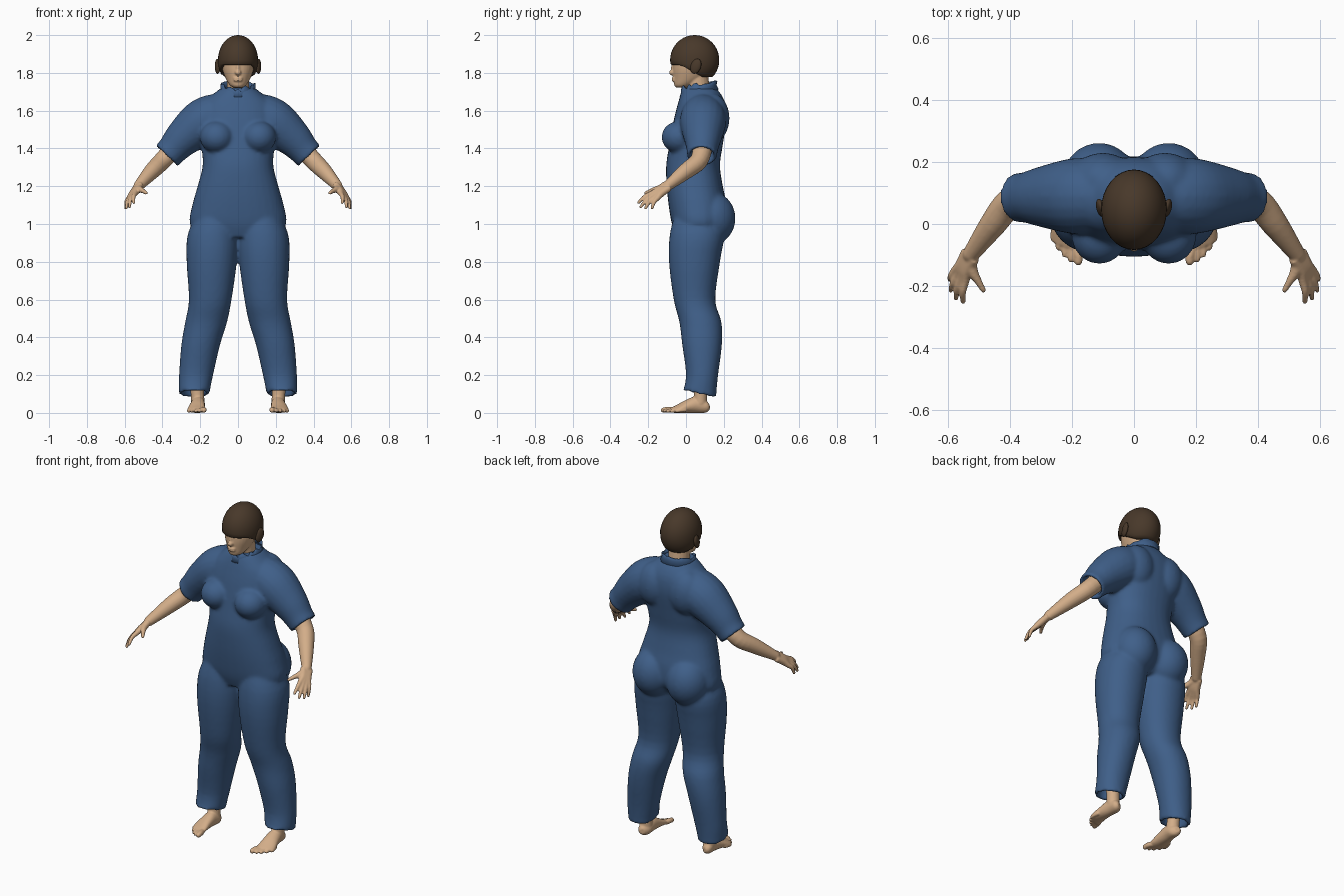
import bpy, bmesh, math, random
from mathutils import Vector

random.seed(4)
cube = bpy.data.objects.get("Cube")
if cube:
    bpy.data.objects.remove(cube)


def material(name, rgb):
    m = bpy.data.materials.new(name)
    m.use_nodes = True
    m.diffuse_color = (*rgb, 1)
    bsdf = m.node_tree.nodes["Principled BSDF"]
    bsdf.inputs["Base Color"].default_value = (*rgb, 1)
    bsdf.inputs["Roughness"].default_value = 0.8
    return m


BLUE = material("suit blue", (0.05, 0.115, 0.25))
SKIN = material("skin tan", (0.65, 0.42, 0.25))
BROWN = material("hair brown", (0.065, 0.04, 0.023))


def spline(rows, steps=4):
    """Catmull-Rom interpolation of equal-length tuples."""
    out = []
    for i in range(len(rows) - 1):
        a, b, c, d = (rows[max(i - 1, 0)], rows[i], rows[i + 1], rows[min(i + 2, len(rows) - 1)])
        for k in range(steps):
            t = k / steps
            out.append(tuple(
                q + 0.5 * t * (r - p + t * (2 * p - 5 * q + 4 * r - s + t * (3 * (q - r) + s - p)))
                for p, q, r, s in zip(a, b, c, d)))
    return out + [rows[-1]]


def loft(bm, rings, side=1, power=1.0, cap=True, n=32):
    """Skin a list of (centre, u, v) elliptical rings."""
    loops = []
    for c, u, v in rings:
        loop = []
        for k in range(n):
            a = 2 * math.pi * k / n
            ca, sa = math.cos(a), math.sin(a)
            p = (Vector(c) + Vector(u) * math.copysign(abs(ca) ** power, ca)
                 + Vector(v) * math.copysign(abs(sa) ** power, sa))
            loop.append(bm.verts.new((p.x * side, p.y, max(p.z, 0))))
        loops.append(loop)
    for lo, hi in zip(loops, loops[1:]):
        for k in range(n):
            j = (k + 1) % n
            bm.faces.new((lo[k], lo[j], hi[j], hi[k]))
    if cap:
        bm.faces.new(loops[0])
        bm.faces.new(loops[-1])


def upright(rows):
    """Rows (z, x_min, x_max, y_front, y_back) to horizontal rings."""
    return [(((a + b) / 2, (f + k) / 2, z), ((b - a) / 2, 0, 0), (0, (k - f) / 2, 0))
            for z, a, b, f, k in spline(rows)]


def tube(bm, pts, side=1, rounded=True, hollow=0.0):
    """Round tube through (x, y, z, radius) points."""
    rows = spline(pts)
    rings = []
    for i, p in enumerate(rows):
        t = (Vector(rows[min(i + 1, len(rows) - 1)][:3]) - Vector(rows[max(i - 1, 0)][:3])).normalized()
        u = t.cross(Vector((0, 1, 0))).normalized()
        rings.append((Vector(p[:3]), u * p[3], u.cross(t) * p[3], t * p[3]))
    out = [r[:3] for r in rings]
    c, u, v, t = rings[-1]
    if rounded:
        out += [(c + t * 0.5, u * 0.8, v * 0.8), (c + t * 0.85, u * 0.4, v * 0.4)]
    if hollow:
        out += [(c, u * 0.76, v * 0.76), (c - t * hollow, u * 0.72, v * 0.72)]
    loft(bm, out, side, n=20)


def ball(bm, centre, radii, side=1):
    made = bmesh.ops.create_uvsphere(bm, u_segments=32, v_segments=20, radius=1)
    for v in made["verts"]:
        v.co = Vector(((centre[0] + v.co.x * radii[0]) * side,
                       centre[1] + v.co.y * radii[1], centre[2] + v.co.z * radii[2]))
    return made["verts"]


def finish(name, bm, mat, voxel=0.0, relax=4):
    bmesh.ops.recalc_face_normals(bm, faces=bm.faces)
    for f in bm.faces:
        f.smooth = True
    me = bpy.data.meshes.new(name)
    bm.to_mesh(me)
    bm.free()
    me.materials.append(mat)
    ob = bpy.data.objects.new(name, me)
    bpy.context.collection.objects.link(ob)
    if voxel:
        r = ob.modifiers.new("merge", "REMESH")
        r.mode = "VOXEL"
        r.voxel_size = voxel
        r.use_smooth_shade = True
        s = ob.modifiers.new("relax", "SMOOTH")
        s.factor = 0.5
        s.iterations = relax
    return ob


# Suit: torso
bm = bmesh.new()
torso = [(0.93, 0.19, -0.05, 0.15), (1.0, 0.255, -0.075, 0.21), (1.1, 0.242, -0.092, 0.215),
         (1.2, 0.214, -0.102, 0.195), (1.31, 0.187, -0.105, 0.18), (1.42, 0.195, -0.088, 0.195),
         (1.55, 0.21, -0.065, 0.215), (1.63, 0.19, -0.045, 0.21), (1.68, 0.14, -0.03, 0.19),
         (1.72, 0.09, -0.015, 0.16)]
loft(bm, upright([(z, -x, x, f, b) for z, x, f, b in torso]), power=0.88)

# Suit: legs with hollow hems, sleeves with hollow cuffs, bust, seat, shoulder blades
leg = [(1.08, 0.03, 0.2, -0.05, 0.15), (0.95, 0.0, 0.265, -0.085, 0.2), (0.8, 0.006, 0.272, -0.09, 0.18),
       (0.6, 0.034, 0.26, -0.065, 0.155), (0.48, 0.058, 0.28, -0.035, 0.188),
       (0.36, 0.095, 0.3, -0.02, 0.19), (0.2, 0.132, 0.312, 0.0, 0.17), (0.1, 0.152, 0.312, -0.02, 0.16)]
for s in (1, -1):
    rings = upright(leg)
    c, u, v = (Vector(q) for q in rings[-1])
    hem = Vector((0, v.y, -0.02))
    rings[-1] = (c, u, hem)
    rings += [(c, u * 0.78, hem * 0.78), (c + Vector((0, 0.01, 0.1)), u * 0.7, v * 0.7)]
    loft(bm, rings, s, power=0.95)
    tube(bm, [(0.06, 0.088, 1.585, 0.1), (0.13, 0.09, 1.57, 0.118), (0.2, 0.09, 1.53, 0.122),
              (0.29, 0.088, 1.455, 0.1), (0.345, 0.086, 1.395, 0.083), (0.378, 0.085, 1.36, 0.08)],
         s, rounded=False, hollow=0.7)
    ball(bm, (0.112, -0.035, 1.46), (0.09, 0.094, 0.085), s)
    ball(bm, (0.112, 0.135, 1.03), (0.122, 0.127, 0.14), s)
    ball(bm, (0.1, 0.14, 1.56), (0.105, 0.09, 0.13), s)
finish("suit", bm, BLUE, 0.01, 6)

# Ragged standing collar
bm = bmesh.new()
loft(bm, [((0, 0.07, 1.69), (0.098, 0, 0), (0, 0.098, 0.02)),
          ((0, 0.068, 1.715), (0.086, 0, 0), (0, 0.088, 0.02)),
          ((0, 0.07, 1.738), (0.088, 0, 0), (0, 0.09, 0.02))], cap=False, n=40)
bm.verts.ensure_lookup_table()
for v in list(bm.verts)[-40:]:
    v.co.z += random.uniform(-0.014, 0.012) * (1.4 if v.co.y < 0.06 else 0.4)
collar = finish("collar", bm, BLUE)
collar.modifiers.new("thickness", "SOLIDIFY").thickness = 0.006

# Head and neck
bm = bmesh.new()
face = [(1.722, 0.022, -0.05, 0.0), (1.735, 0.043, -0.062, 0.04), (1.77, 0.065, -0.066, 0.1),
        (1.82, 0.083, -0.07, 0.13), (1.87, 0.088, -0.066, 0.15), (1.92, 0.07, -0.04, 0.13)]
loft(bm, upright([(z, -x, x, f, b) for z, x, f, b in face]))
tube(bm, [(0, 0.08, 1.6, 0.064), (0, 0.068, 1.7, 0.06), (0, 0.055, 1.8, 0.06)])
ball(bm, (0, -0.068, 1.802), (0.017, 0.022, 0.016))
ball(bm, (0, -0.066, 1.825), (0.01, 0.014, 0.03))
for z in (1.772, 1.76):
    ball(bm, (0, -0.062, z), (0.026, 0.014, 0.007))
finish("head", bm, SKIN, 0.005, 2)

# Hair cap, trimmed along the fringe and nape, with covered ears
bm = bmesh.new()
for v in ball(bm, (0, 0.046, 1.868), (0.106, 0.13, 0.132)):
    t = min(max((v.co.y + 0.03) / 0.12, 0), 1)
    trim = 1.843 - 0.066 * t
    if v.co.z < 1.868:
        # keep the sides nearly vertical below the widest ring
        grow = 1 + 0.6 * (1.868 - v.co.z)
        v.co.x *= grow
    v.co.z = max(v.co.z, trim)
finish("hair", bm, BROWN)
for s, label in ((1, "left"), (-1, "right")):
    bm = bmesh.new()
    for v in ball(bm, (0.108, 0.052, 1.835), (0.014, 0.028, 0.04), s):
        v.co.x += s * 0.2 * (v.co.y - 0.052)
        v.co.y += 0.2 * (v.co.z - 1.835)
    finish(label + "_ear", bm, BROWN)

# Forearms with hands, feet with toes
finger_tips = [(0.552, -0.252, 1.112), (0.575, -0.24, 1.09), (0.592, -0.215, 1.084), (0.595, -0.18, 1.084)]
toe_tips = [(0.18, -0.122, 0.014), (0.204, -0.116, 0.011), (0.224, -0.1, 0.01),
            (0.244, -0.077, 0.01), (0.26, -0.05, 0.01)]
foot = [(0.207, 0.122, 0.03, 0.014, 0.016), (0.207, 0.1, 0.034, 0.032, 0.034),
        (0.211, 0.05, 0.043, 0.036, 0.043), (0.216, 0.0, 0.034, 0.041, 0.034),
        (0.22, -0.045, 0.021, 0.047, 0.021), (0.22, -0.075, 0.014, 0.042, 0.013)]
for s, label in ((1, "left"), (-1, "right")):
    bm = bmesh.new()
    tube(bm, [(0.33, 0.09, 1.41, 0.052), (0.4, 0.068, 1.335, 0.048), (0.455, 0.0, 1.28, 0.043),
              (0.528, -0.1, 1.2, 0.027)], s)
    wrist, knuckle = Vector((0.528, -0.1, 1.2)), Vector((0.562, -0.168, 1.148))
    for i, tip in enumerate(finger_tips):
        tip = Vector(tip)
        base = knuckle + Vector((0.011, 0.011, -0.008)) * (i - 1.5)
        middle = base.lerp(tip, 0.5) + Vector((0.004, -0.002, 0.008))
        tube(bm, [(*(wrist + (base - knuckle) * 0.7), 0.018), (*wrist.lerp(base, 0.6), 0.019),
                  (*base, 0.014), (*middle, 0.011), (*tip, 0.008)], s)
    tube(bm, [(*wrist, 0.02), (0.522, -0.15, 1.185, 0.018), (0.503, -0.185, 1.175, 0.012),
              (0.486, -0.214, 1.164, 0.009)], s)
    finish(label + "_forearm_and_hand", bm, SKIN, 0.005, 3)

    bm = bmesh.new()
    tube(bm, [(0.222, 0.08, 0.22, 0.046), (0.216, 0.078, 0.12, 0.036), (0.212, 0.075, 0.05, 0.036)],
         s, rounded=False)
    loft(bm, [((x, y, z), (w, w * 0.4, 0), (0, 0, h)) for x, y, z, w, h in spline(foot)], s)
    for i, (x, y, z) in enumerate(toe_tips):
        r = 0.015 if i == 0 else 0.0105
        tube(bm, [(x * 0.8 + 0.044, y + 0.05, 0.016, r), (x, y + 0.018, z + 0.003, r), (x, y, z, r * 0.9)], s)
    finish(label + "_foot", bm, SKIN, 0.005, 2)
